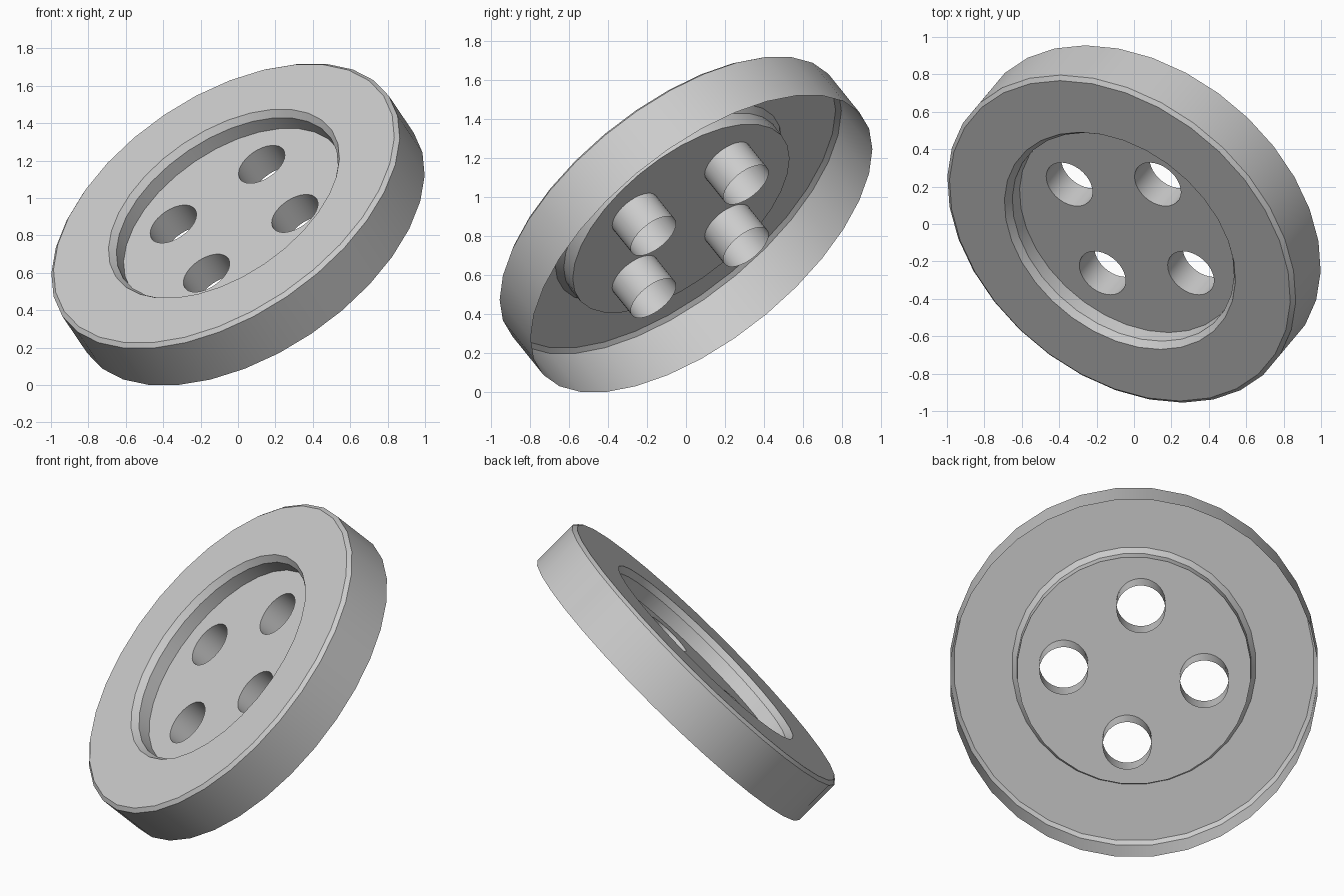
import bpy, bmesh, math
from mathutils import Vector, Matrix

if "Cube" in bpy.data.objects:
    bpy.data.objects.remove(bpy.data.objects["Cube"])

SIDES = 32
bm = bmesh.new()


def ring(radius, height, cx=0.0, cy=0.0):
    """Circle of vertices in the button's own plane."""
    step = 2 * math.pi / SIDES
    return [bm.verts.new((cx + radius * math.cos(i * step),
                          cy + radius * math.sin(i * step), height)) for i in range(SIDES)]


def skin(a, b):
    """Quad strip between two rings."""
    for i in range(SIDES):
        j = (i + 1) % SIDES
        bm.faces.new((a[i], a[j], b[j], b[i]))


def loop_edges(r):
    return [bm.edges.get((r[i], r[(i + 1) % SIDES])) for i in range(SIDES)]


# Open-backed shell: outer wall, chamfer, front rim, recess edge and recess wall
profile = [(1.053, -0.143), (1.053, 0.143), (1.03, 0.162),
           (0.698, 0.162), (0.67, 0.125), (0.668, 0.045)]
rings = [ring(r, h) for r, h in profile]
for a, b in zip(rings, rings[1:]):
    skin(a, b)

# Four thread-hole tubes hanging below the recess floor
border = loop_edges(rings[-1])
for sx in (-1, 1):
    for sy in (-1, 1):
        top = ring(0.14, 0.045, sx * 0.285, sy * 0.285)
        skin(top, ring(0.14, -0.127, sx * 0.285, sy * 0.285))
        border += loop_edges(top)

# Recess floor with the holes left open
floor = bmesh.ops.triangle_fill(bm, edges=border, use_beauty=True, normal=(0, 0, 1))
floor_faces = [f for f in floor["geom"] if isinstance(f, bmesh.types.BMFace)]
bmesh.ops.recalc_face_normals(bm, faces=bm.faces[:])
if floor_faces[0].normal.z < 0:
    bmesh.ops.reverse_faces(bm, faces=bm.faces[:])

# Tilt the button, centre it and stand it on the ground
n = Vector((-0.466, -0.556, 0.69)).normalized()
u = Vector((0, 1, 0)).cross(n).normalized()
v = n.cross(u)
bm.transform(Matrix((u, v, n)).transposed().to_4x4())
lo = [min(p.co[k] for p in bm.verts) for k in range(3)]
hi = [max(p.co[k] for p in bm.verts) for k in range(3)]
bmesh.ops.translate(bm, verts=bm.verts[:],
                    vec=(-(lo[0] + hi[0]) / 2, -(lo[1] + hi[1]) / 2, -lo[2]))

mesh = bpy.data.meshes.new("button")
bm.to_mesh(mesh)
bm.free()
button = bpy.data.objects.new("button", mesh)
bpy.context.collection.objects.link(button)
bpy.context.view_layer.objects.active = button
button.select_set(True)
bpy.ops.object.shade_smooth_by_angle(angle=math.radians(25))
